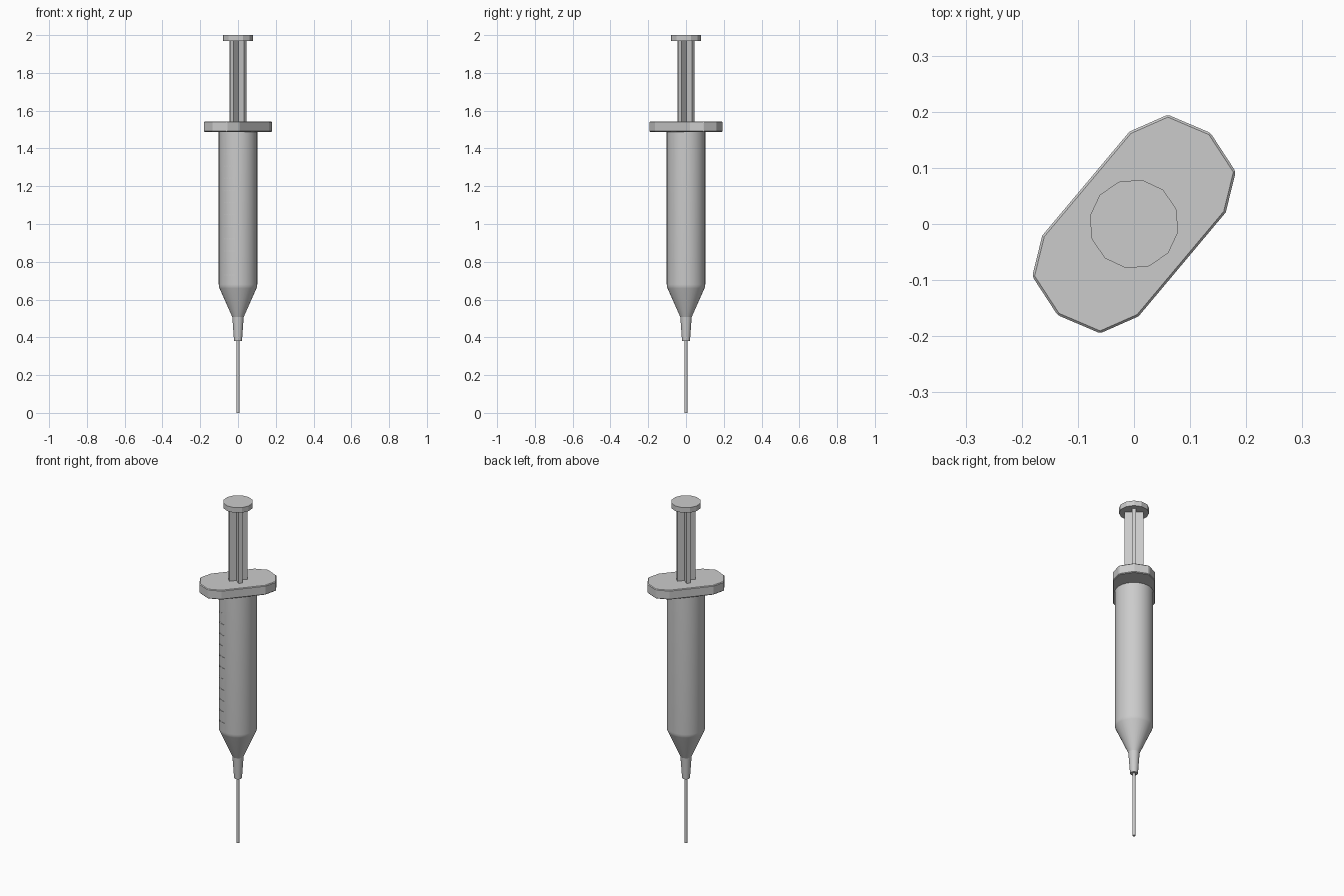
import bpy, bmesh
from math import radians, sin, cos, pi
from mathutils import Matrix

cube = bpy.data.objects.get("Cube")
if cube:
    bpy.data.objects.remove(cube, do_unlink=True)

TURN = radians(50)   # grip and plunger are turned about the axis

grey = bpy.data.materials.new("plain grey")
grey.use_nodes = True
colour = (0.6, 0.6, 0.6, 1)
grey.diffuse_color = colour
grey.node_tree.nodes["Principled BSDF"].inputs["Base Color"].default_value = colour


def finish(name, bm, smooth=False):
    bmesh.ops.recalc_face_normals(bm, faces=bm.faces)
    mesh = bpy.data.meshes.new(name)
    bm.to_mesh(mesh)
    bm.free()
    mesh.materials.append(grey)
    obj = bpy.data.objects.new(name, mesh)
    bpy.context.collection.objects.link(obj)
    if smooth:
        bpy.ops.object.select_all(action='DESELECT')
        obj.select_set(True)
        bpy.context.view_layer.objects.active = obj
        bpy.ops.object.shade_smooth_by_angle(angle=radians(35))
    return obj


def lathe(name, profile, sides, smooth=True, start=0.0):
    """Closed round part from (radius, height) pairs, bottom to top."""
    bm = bmesh.new()
    rings = [[bm.verts.new((r * cos(start + 2 * pi * i / sides),
                            r * sin(start + 2 * pi * i / sides), z))
              for i in range(sides)] for r, z in profile]
    for low, high in zip(rings, rings[1:]):
        for i in range(sides):
            j = (i + 1) % sides
            bm.faces.new((low[i], low[j], high[j], high[i]))
    bm.faces.new(rings[0][::-1])
    bm.faces.new(rings[-1])
    return finish(name, bm, smooth)


def prism(name, outline, bottom, top):
    """Flat outline pushed straight up, turned about the axis."""
    bm = bmesh.new()
    base = bm.faces.new([bm.verts.new((x, y, bottom)) for x, y in outline])
    new = bmesh.ops.extrude_face_region(bm, geom=[base])["geom"]
    bmesh.ops.translate(bm, vec=(0, 0, top - bottom),
                        verts=[v for v in new if isinstance(v, bmesh.types.BMVert)])
    bmesh.ops.rotate(bm, verts=bm.verts, matrix=Matrix.Rotation(TURN, 3, 'Z'))
    return finish(name, bm)


# Needle, tip and barrel
lathe("needle", [(0.008, 0), (0.008, 0.39)], 12)
lathe("needle_hub", [(0.021, 0.38), (0.031, 0.52)], 24)
lathe("barrel", [(0.029, 0.505), (0.098, 0.66), (0.101, 0.668), (0.102, 0.68),
                 (0.102, 1.5)], 32)

# Finger grip: half outline mirrored to both ends
end = [(0.121, -0.112), (0.188, -0.079), (0.212, 0), (0.188, 0.079), (0.121, 0.112)]
grip = prism("finger_grip", end + [(-x, -y) for x, y in end], 1.488, 1.543)
bevel = grip.modifiers.new("soft_edge", 'BEVEL')
bevel.width = 0.004
bevel.segments = 1

# Plunger: cross-shaped rod, then a twelve-sided thumb rest
L, T = 0.05, 0.011
arm = [(L, -T), (L, T), (T, T)]
cross = []
for quarter in range(4):
    c, s = cos(quarter * pi / 2), sin(quarter * pi / 2)
    cross += [(x * c - y * s, x * s + y * c) for x, y in arm]
prism("plunger_rod", cross, 1.5, 1.975)
lathe("thumb_rest", [(0.08, 1.97), (0.08, 2.0)], 12, False, radians(-10))

# Raised scale marks on the barrel
for n in range(11):
    z = 0.73 + n * 0.064
    bm = bmesh.new()
    loops = []
    for k in range(5):
        a = radians(225 + k * 9)
        loops.append([bm.verts.new((r * cos(a), r * sin(a), z + h))
                      for r, h in ((0.1, -0.003), (0.1035, -0.003),
                                   (0.1035, 0.003), (0.1, 0.003))])
    for p, q in zip(loops, loops[1:]):
        for i in range(4):
            j = (i + 1) % 4
            bm.faces.new((p[i], p[j], q[j], q[i]))
    bm.faces.new(loops[0])
    bm.faces.new(loops[-1][::-1])
    finish("scale_mark_%d" % (n + 1), bm)
